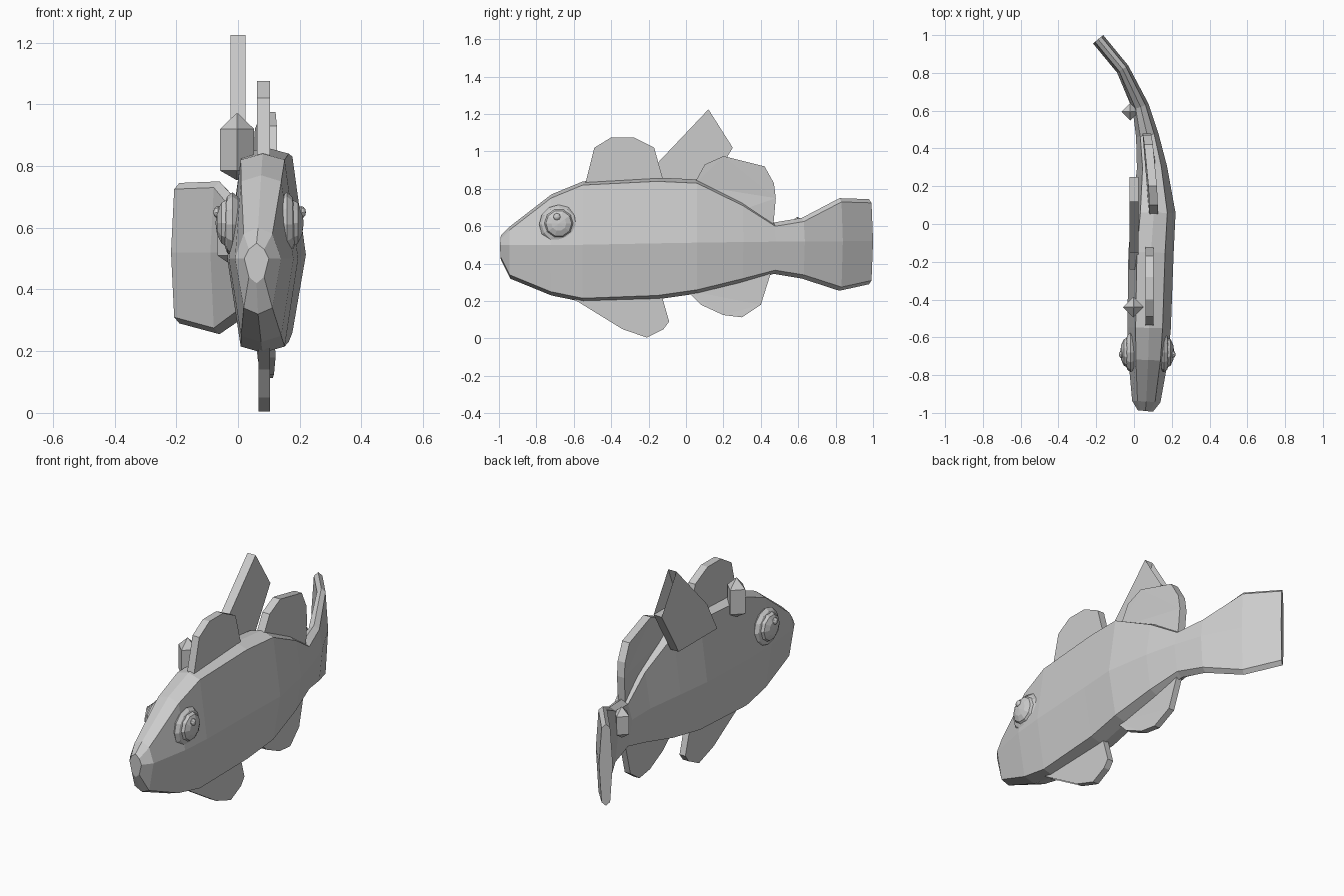
import bpy, bmesh, math
from mathutils import Vector, Matrix

cube = bpy.data.objects.get("Cube")
if cube:
    bpy.data.objects.remove(cube, do_unlink=True)

grey = bpy.data.materials.new("light_grey")
grey.use_nodes = True
COLOR = (0.6, 0.6, 0.6, 1)
grey.diffuse_color = COLOR
grey.node_tree.nodes["Principled BSDF"].inputs["Base Color"].default_value = COLOR


def finish(name, bm):
    bmesh.ops.recalc_face_normals(bm, faces=bm.faces)
    mesh = bpy.data.meshes.new(name)
    bm.to_mesh(mesh)
    bm.free()
    mesh.materials.append(grey)
    obj = bpy.data.objects.new(name, mesh)
    bpy.context.collection.objects.link(obj)
    return obj


def loft(bm, rings):
    loops = [[bm.verts.new(p) for p in ring] for ring in rings]
    for a, b in zip(loops, loops[1:]):
        for i in range(len(a)):
            j = (i + 1) % len(a)
            bm.faces.new((a[i], a[j], b[j], b[i]))
    bm.faces.new(loops[0])
    bm.faces.new(loops[-1])


# Body stations: y, centre x, top z, bottom z, half width
STATIONS = [
    (-0.99, 0.06, 0.55, 0.42, 0.04), (-0.94, 0.065, 0.60, 0.32, 0.075),
    (-0.72, 0.075, 0.77, 0.23, 0.105), (-0.55, 0.08, 0.84, 0.195, 0.115),
    (-0.15, 0.09, 0.86, 0.21, 0.12), (0.06, 0.105, 0.85, 0.24, 0.115),
    (0.30, 0.095, 0.73, 0.30, 0.08), (0.47, 0.07, 0.62, 0.345, 0.06),
    (0.62, 0.035, 0.645, 0.32, 0.045), (0.82, -0.06, 0.75, 0.255, 0.035),
    (0.978, -0.19, 0.745, 0.29, 0.035),
]


def spine_x(y):
    for a, b in zip(STATIONS, STATIONS[1:]):
        if y <= b[0]:
            t = (y - a[0]) / (b[0] - a[0])
            return a[1] + t * (b[1] - a[1])
    return STATIONS[-1][1]


# Bent body and tail
rings = []
for k, (y, cx, top, bottom, half) in enumerate(STATIONS):
    prev, nxt = STATIONS[max(k - 1, 0)], STATIONS[min(k + 1, len(STATIONS) - 1)]
    along = Vector((nxt[1] - prev[1], nxt[0] - prev[0], 0)).normalized()
    across = Vector((along.y, -along.x, 0))
    middle = 0.5 + 0.02 * math.sin(max(0, y + 0.6))
    edge = 0.62 * half
    section = [(0, top), (edge, top - 0.02), (half, middle), (edge, bottom + 0.02),
               (0, bottom), (-edge, bottom + 0.02), (-half, middle), (-edge, top - 0.02)]
    rings.append([Vector((cx, y, z)) + across * w for w, z in section])
bm = bmesh.new()
loft(bm, rings)
finish("body", bm)


# Flat plates outlined in the side plane
def plate(name, outline, thick, place):
    bm = bmesh.new()
    loft(bm, [[(place(y) + s * thick / 2, y, z) for y, z in outline] for s in (-1, 1)])
    bmesh.ops.triangulate(bm, faces=[f for f in bm.faces if len(f.verts) > 4])
    finish(name, bm)


plate("front_dorsal_fin", [(-0.545, 0.8), (-0.49, 1.02), (-0.4, 1.075), (-0.28, 1.075),
      (-0.17, 1.02), (-0.12, 0.84)], 0.042, lambda y: 0.083)
plate("rear_dorsal_fin", [(0.04, 0.82), (0.1, 0.93), (0.2, 0.975), (0.42, 0.92), (0.47, 0.83),
      (0.48, 0.75), (0.465, 0.58), (0.28, 0.68)], 0.045, spine_x)
plate("anal_fin", [(0.0, 0.26), (0.08, 0.18), (0.2, 0.125), (0.3, 0.113), (0.4, 0.18),
      (0.46, 0.37), (0.28, 0.36)], 0.035, spine_x)
plate("pelvic_fin", [(-0.6, 0.21), (-0.42, 0.14), (-0.34, 0.05), (-0.21, 0.005), (-0.12, 0.05),
      (-0.09, 0.09), (-0.13, 0.23)], 0.036, lambda y: 0.085)
plate("lightning_bolt", [(0.12, 1.225), (0.04, 1.02), (0.25, 1.02), (0.1, 0.77), (-0.24, 0.77),
      (-0.05, 0.94), (-0.15, 0.94)], 0.05, lambda y: 0.0)


# Four sided crystals
def crystal(name, x, y, radius, heights):
    bm = bmesh.new()
    loft(bm, [[(x + r * math.cos(i * math.pi / 2), y + r * math.sin(i * math.pi / 2), z)
               for i in range(4)] for r, z in zip((0.003, radius, radius, 0.003), heights)])
    finish(name, bm)


crystal("front_crystal", -0.003, -0.44, 0.055, (0.755, 0.785, 0.92, 0.97))
crystal("tail_crystal", -0.02, 0.595, 0.046, (0.48, 0.51, 0.61, 0.65))


# Eyes: a faceted dome with a raised rim and a small pupil, on both sides
def dome(name, centre, radius, depth, segments, rows):
    bm = bmesh.new()
    bmesh.ops.create_uvsphere(bm, u_segments=segments, v_segments=rows, radius=1)
    turn = Matrix.Rotation(math.pi / 2, 4, 'Y')
    fit = Matrix.Diagonal((depth, radius, radius, 1))
    bmesh.ops.transform(bm, matrix=Matrix.Translation(centre) @ fit @ turn, verts=bm.verts)
    finish(name, bm)


for side, s in (("left", 1), ("right", -1)):
    dome(side + "_eye_rim", (0.07 + s * 0.088, -0.68, 0.61), 0.105, 0.035, 12, 6)
    dome(side + "_eye", (0.07 + s * 0.105, -0.68, 0.615), 0.08, 0.038, 10, 6)
    dome(side + "_pupil", (0.07 + s * 0.135, -0.69, 0.65), 0.02, 0.015, 8, 6)
